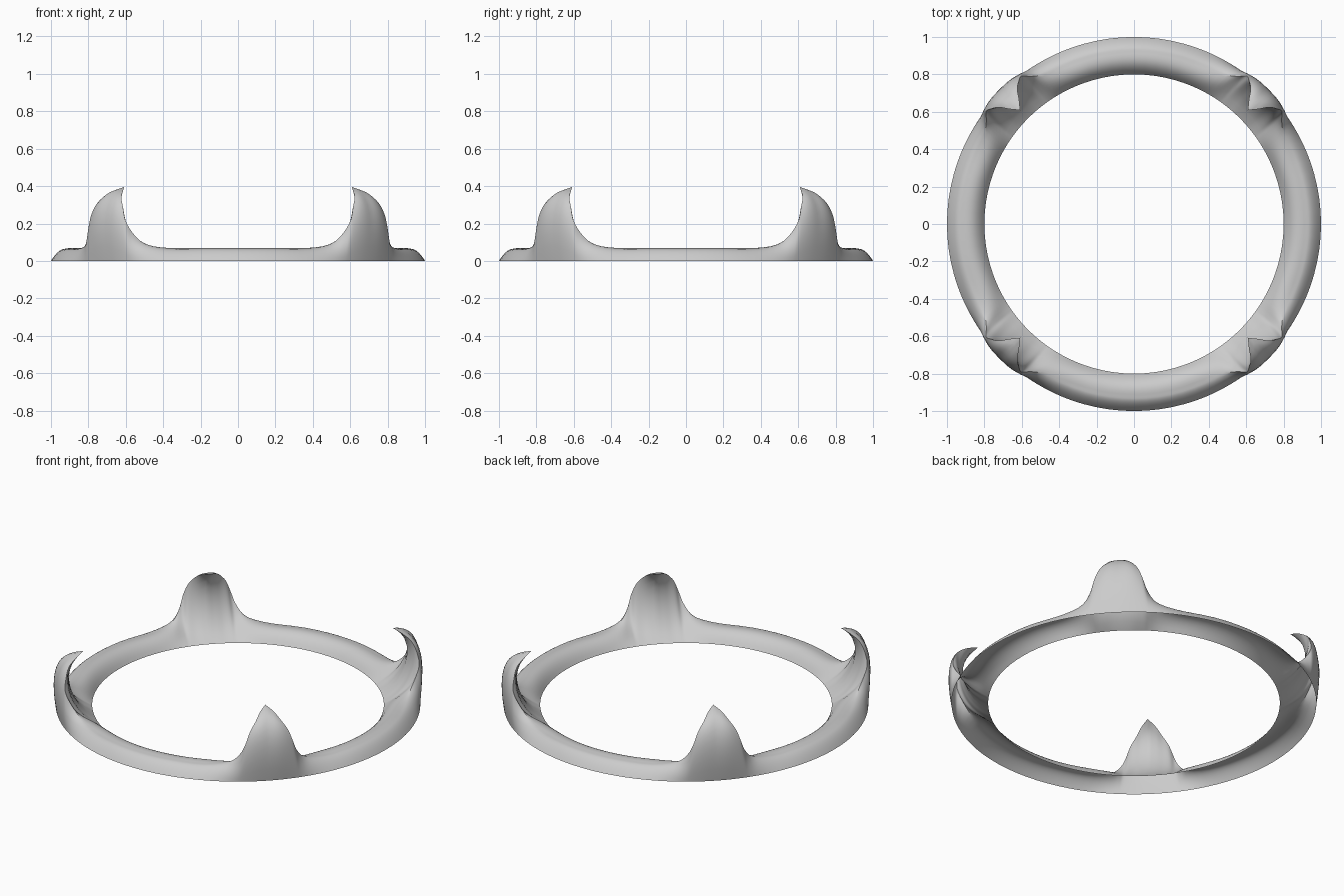
import bpy, bmesh
from math import radians, sin, cos

if "Cube" in bpy.data.objects:
    bpy.data.objects.remove(bpy.data.objects["Cube"])

# Key sections of one eighth of the ring, from claw centre to plain ring:
# base angle, crest (angle, r, z), outer control (r, z), inner controls (r, z, r, z)
KEYS = [
    (0.0, 0.0, .860, .395, 1.070, .370, .95, .08, 1.00, .33),
    (3.0, 2.4, .908, .374, 1.062, .340, .95, .08, .995, .29),
    (5.5, 4.2, .955, .340, 1.045, .280, .95, .07, .985, .25),
    (8.0, 6.2, .982, .290, 1.025, .200, .94, .07, .975, .19),
    (9.5, 7.7, .995, .220, 1.010, .120, .93, .07, .965, .13),
    (11., 9.5, .970, .150, 1.000, .090, .90, .07, .940, .09),
    (15., 13., .940, .092, .980, .075, .86, .07, .900, .078),
    (22., 21., .925, .065, .960, .065, .84, .07, .880, .075),
    (33., 33., .925, .065, .960, .065, .84, .07, .880, .075),
    (45., 45., .925, .065, .960, .065, .84, .07, .880, .075),
]
SUB, N_OUT, N_IN = 3, 9, 9


def catmull(a, b, c, d, t):
    return [.5 * (2*q + (r-p)*t + (2*p-5*q+4*r-s)*t*t + (3*q-p-3*r+s)*t**3)
            for p, q, r, s in zip(a, b, c, d)]


def section(k):
    """Points (angle, r, z) from outer rim over the crest to inner rim."""
    base, ca, cr, cz, qr, qz, r1, z1, r2, z2 = k
    pts = []
    for i in range(N_OUT + 1):
        t = i / N_OUT
        u = 1 - t
        pts.append((base + (ca - base)*t, u*u + 2*u*t*qr + t*t*cr,
                    2*u*t*qz + t*t*cz))
    for i in range(N_IN - 1, -1, -1):
        t = i / N_IN
        u = 1 - t
        pts.append((base + (ca - base)*t,
                    u**3*.8 + 3*u*u*t*r1 + 3*u*t*t*r2 + t**3*cr,
                    3*u*u*t*z1 + 3*u*t*t*z2 + t**3*cz))
    return pts


# Smoothly interpolated sections of the eighth
half = []
last = len(KEYS) - 1
for i in range(last):
    b, c = KEYS[i], KEYS[i + 1]
    a = KEYS[i - 1] if i else [2*p - q for p, q in zip(b, c)]
    d = KEYS[i + 2] if i + 2 <= last else [2*q - p for p, q in zip(b, c)]
    half += [section(catmull(a, b, c, d, s / SUB)) for s in range(SUB)]
half.append(section(KEYS[-1]))

# Mirror to a quarter, repeat around the ring
mirrored = [[(-a, r, z) for a, r, z in col] for col in reversed(half[1:])]
quarter = mirrored + half[:-1]
bm = bmesh.new()
cols = []
for q in range(4):
    for col in quarter:
        cols.append([bm.verts.new((r*cos(radians(a + 45 + 90*q)),
                                   r*sin(radians(a + 45 + 90*q)), z))
                     for a, r, z in col])
for i, c0 in enumerate(cols):
    c1 = cols[(i + 1) % len(cols)]
    for j in range(len(c0) - 1):
        bm.faces.new((c0[j], c1[j], c1[j + 1], c0[j + 1]))

# Open-bottomed ring shell with four curled claws
mesh = bpy.data.meshes.new("clawed_ring")
bm.to_mesh(mesh)
bm.free()
ring = bpy.data.objects.new("clawed_ring", mesh)
bpy.context.collection.objects.link(ring)
bpy.context.view_layer.objects.active = ring
ring.select_set(True)
bpy.ops.object.shade_smooth_by_angle(angle=radians(35))
